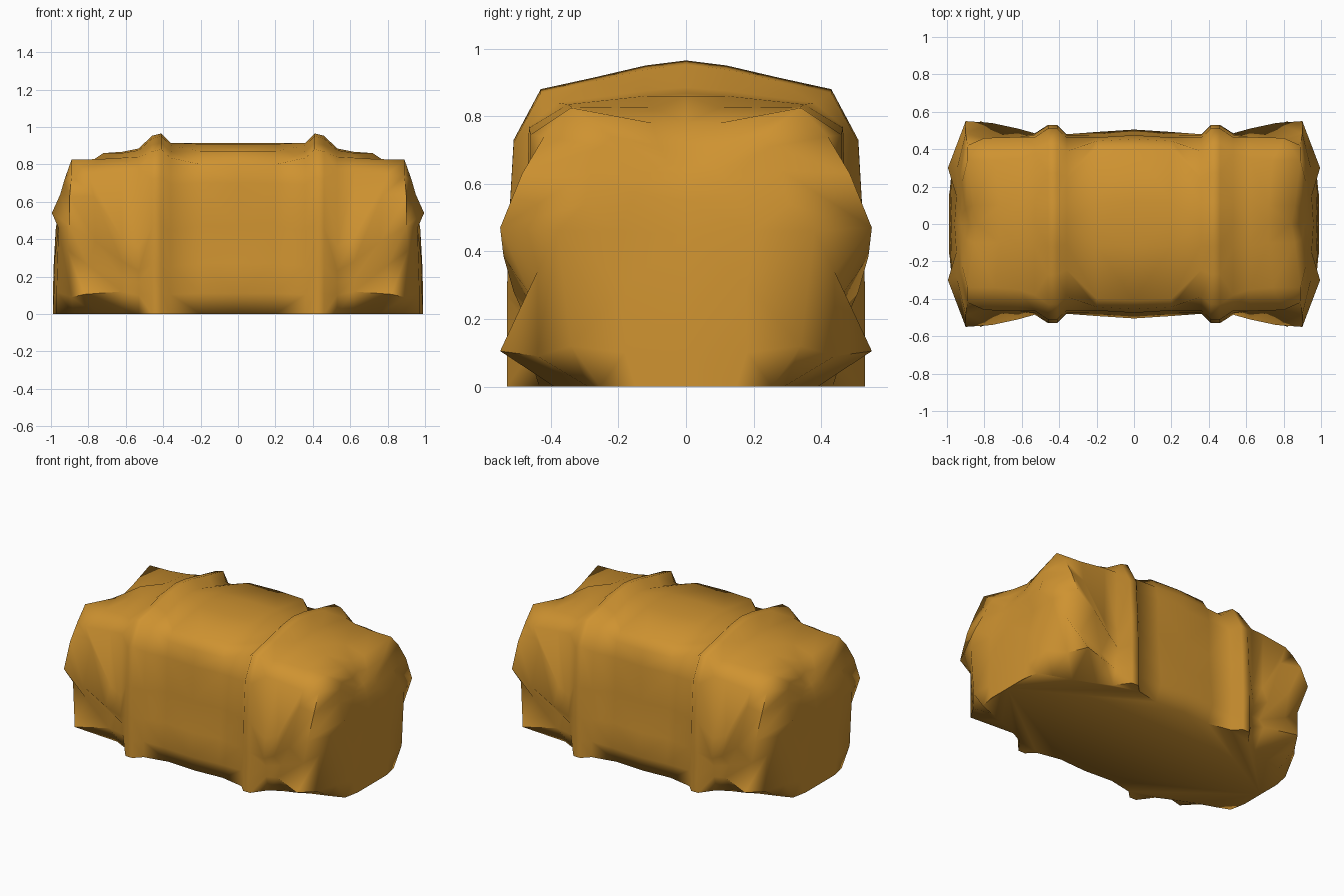
import bpy
import bmesh

cube = bpy.data.objects.get("Cube")
if cube:
    bpy.data.objects.remove(cube, do_unlink=True)


def flat_material(name, colour):
    mat = bpy.data.materials.new(name)
    mat.use_nodes = True
    mat.diffuse_color = colour
    bsdf = mat.node_tree.nodes["Principled BSDF"]
    bsdf.inputs["Base Color"].default_value = colour
    bsdf.inputs["Roughness"].default_value = 0.9
    return mat


def section(x, profile):
    """A flat cross-section of half the body, listed from the floor to the top."""
    return [(x, y, z) for y, z in profile]


def scaled_section(x, profile, half_width, height):
    """The same cross-section, resized to a given half width and height."""
    y_scale = half_width / max(y for y, z in profile)
    z_scale = height / max(z for y, z in profile)
    return section(x, [(y * y_scale, z * z_scale) for y, z in profile])


# Middle of the cloth, bulging low down
middle = [(.46, 0), (.505, .11), (.49, .27), (.475, .47), (.475, .70),
          (.455, .80), (.41, .87), (.12, .908), (0, .915)]

# Raised band around the body
band = [(.53, 0), (.53, .11), (.53, .27), (.525, .47), (.51, .73),
        (.43, .88), (.27, .915), (.12, .95), (0, .965)]

# Waist beside the band, where the folds start
waist = [(.435, 0), (.46, .10), (.46, .17), (.485, .23), (.475, .36),
         (.465, .77), (.38, .84), (.12, .875), (0, .885)]

# Hollow between the waist and the gathered end
hollow = [(.39, 0), (.47, .12), (.43, .19), (.51, .28), (.46, .40),
          (.465, .765), (.35, .835), (.12, .86), (0, .867)]

# Fold tips, with a small peak on top
fold_tips = [(.76, .33, 0), (.82, .55, .105), (.80, .455, .26),
             (.76, .54, .385), (.77, .45, .63), (.80, .46, .745),
             (.74, .34, .828), (.72, .1, .825), (.72, 0, .86)]

# Corner rim, outer dent and inner dent of the end, then its centre line
corner_rim = [(.88, .29, 0), (.89, .44, .09), (.91, .44, .34),
              (.90, .55, .47), (.90, .485, .63), (.89, .42, .74),
              (.89, .34, .825), (.86, .1, .78), (.84, 0, .78)]
outer_dent = [(.97, .255, 0), (.97, .34, .12), (.96, .38, .46),
              (.995, .30, .54), (.95, .28, .64), (.93, .25, .71),
              (.92, .22, .74), (.90, .08, .71), (.88, 0, .72)]
inner_dent = [(.99, .15, 0), (.985, .18, .1), (.98, .18, .3),
              (.955, .2, .46), (.95, .15, .57), (.94, .12, .61),
              (.93, .1, .64), (.92, .05, .66), (.91, 0, .67)]
centre_line = [(.99, 0, 0), (.99, 0, .1), (.985, 0, .27),
               (.975, 0, .45), (.96, 0, .55), (.95, 0, .59),
               (.94, 0, .62), (.925, 0, .65), (.91, 0, .67)]

sections = [
    section(0, middle),
    scaled_section(.2, middle, .492, .915),
    scaled_section(.36, band, .48, .915),
    scaled_section(.41, band, .53, .965),
    scaled_section(.46, band, .53, .953),
    section(.53, waist),
    section(.62, hollow),
    fold_tips,
    corner_rim,
    outer_dent,
    inner_dent,
    centre_line,
]

# Skin one quarter of the body and close its underside
bm = bmesh.new()
rows = [[bm.verts.new(point) for point in points] for points in sections]
for row, following in zip(rows, rows[1:]):
    for i in range(len(row) - 1):
        bm.faces.new((row[i], following[i], following[i + 1], row[i + 1]))
floor_centre = bm.verts.new((0, 0, 0))
bm.faces.new([floor_centre] + [row[0] for row in reversed(rows)])
bmesh.ops.remove_doubles(bm, verts=bm.verts, dist=0.0005)
bmesh.ops.recalc_face_normals(bm, faces=bm.faces)

mesh = bpy.data.meshes.new("wrapped_bundle")
bm.to_mesh(mesh)
bm.free()
bundle = bpy.data.objects.new("wrapped_bundle", mesh)
bpy.context.collection.objects.link(bundle)
mesh.materials.append(flat_material("ochre_cloth", (.62, .29, .03, 1)))

# Mirror the quarter to all four corners
mirror = bundle.modifiers.new("four_corners", 'MIRROR')
mirror.use_axis = (True, True, False)
mirror.merge_threshold = 0.001

for other in bpy.context.selected_objects:
    other.select_set(False)
bundle.select_set(True)
bpy.context.view_layer.objects.active = bundle
bpy.ops.object.modifier_apply(modifier=mirror.name)

# Face everything outwards, then shade the cloth smooth
bm = bmesh.new()
bm.from_mesh(bundle.data)
bmesh.ops.recalc_face_normals(bm, faces=bm.faces)
bm.to_mesh(bundle.data)
bm.free()
bpy.ops.object.shade_smooth_by_angle(angle=1.25)
